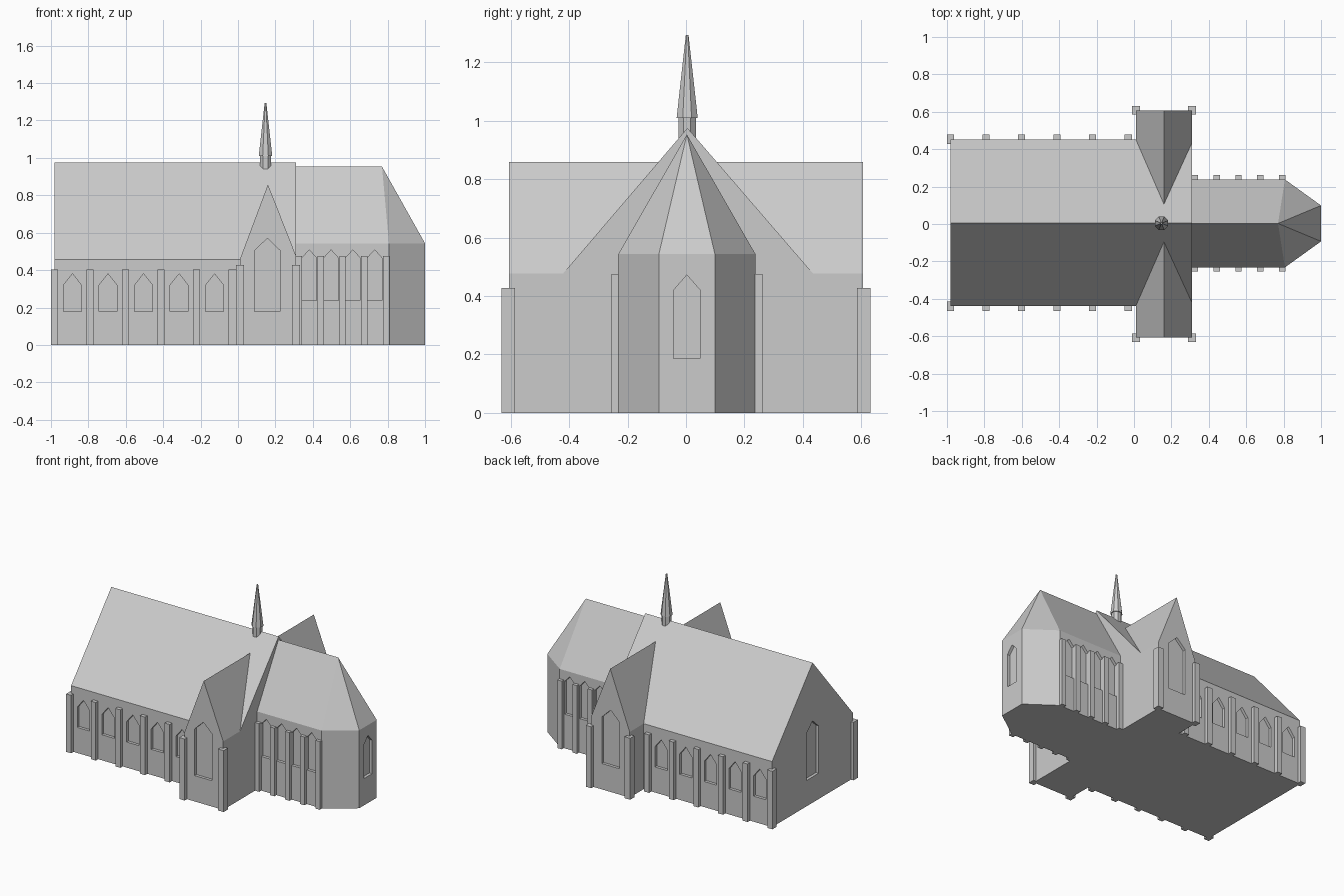
import bpy, bmesh, math
from mathutils import Vector

if "Cube" in bpy.data.objects:
    bpy.data.objects.remove(bpy.data.objects["Cube"])

stone = bpy.data.materials.new("light_grey_stone")
stone.diffuse_color = (0.6, 0.6, 0.6, 1)
stone.use_nodes = True
stone.node_tree.nodes["Principled BSDF"].inputs["Base Color"].default_value = stone.diffuse_color


def finish(name, bm):
    bmesh.ops.recalc_face_normals(bm, faces=bm.faces)
    mesh = bpy.data.meshes.new(name)
    bm.to_mesh(mesh)
    bm.free()
    mesh.materials.append(stone)
    ob = bpy.data.objects.new(name, mesh)
    bpy.context.collection.objects.link(ob)
    return ob


def prism(bm, points, move):
    """Closed solid: polygon points swept along move."""
    a = [bm.verts.new(p) for p in points]
    b = [bm.verts.new(Vector(p) + Vector(move)) for p in points]
    bm.faces.new(a)
    bm.faces.new(b[::-1])
    n = len(a)
    for i in range(n):
        bm.faces.new((a[i], a[(i + 1) % n], b[(i + 1) % n], b[i]))


def box(bm, x0, x1, y0, y1, z1):
    prism(bm, [(x0, y0, 0), (x1, y0, 0), (x1, y1, 0), (x0, y1, 0)], (0, 0, z1))


def window(bm, x, y, normal, w, z0, zs, za, depth=0.02):
    """Pointed window cutter centred on a wall point, facing normal."""
    n = Vector(normal)
    side = Vector((-n.y, n.x, 0))
    base = Vector((x, y, 0)) - n * depth
    outline = [(-w / 2, z0), (w / 2, z0), (w / 2, zs), (0, za), (-w / 2, zs)]
    prism(bm, [base + side * s + Vector((0, 0, z)) for s, z in outline], n * (depth + 0.03))


def cut(ob, cutter_bm):
    """Sink the windows into a body and drop the cutter."""
    cutter = finish("window_cutter", cutter_bm)
    cutter.hide_render = True
    mod = ob.modifiers.new("windows", "BOOLEAN")
    mod.operation = "DIFFERENCE"
    mod.solver = "EXACT"
    mod.object = cutter
    dg = bpy.context.evaluated_depsgraph_get()
    mesh = bpy.data.meshes.new_from_object(ob.evaluated_get(dg))
    ob.modifiers.clear()
    ob.data = mesh
    bpy.data.objects.remove(cutter)


# Nave: gabled body with side windows and a west window
NY, NH = 0.007, 0.445
bm = bmesh.new()
prism(bm, [(-0.98, NY - NH, 0), (-0.98, NY + NH, 0), (-0.98, NY + NH, 0.457),
           (-0.98, 0.005, 0.975), (-0.98, NY - NH, 0.457)], (1.29, 0, 0))
nave = finish("nave", bm)
bm = bmesh.new()
for i in range(5):
    for s in (-1, 1):
        window(bm, -0.885 + 0.19 * i, NY + s * NH, (0, s, 0), 0.095, 0.178, 0.32, 0.38)
window(bm, -0.98, 0.005, (-1, 0, 0), 0.13, 0.18, 0.51, 0.57)
cut(nave, bm)

# Transept: cross arm with a window in each gable
bm = bmesh.new()
prism(bm, [(0.01, -0.606, 0), (0.31, -0.606, 0), (0.31, -0.606, 0.477),
           (0.16, -0.606, 0.858), (0.01, -0.606, 0.457)], (0, 1.212, 0))
transept = finish("transept", bm)
bm = bmesh.new()
for s in (-1, 1):
    window(bm, 0.157, s * 0.606, (0, s, 0), 0.135, 0.18, 0.505, 0.57)
cut(transept, bm)

# Choir: straight walls, three-sided apse and hipped roof
CY, CH, EAVE = 0.003, 0.235, 0.543
plan = [(0.28, CY - CH), (0.807, CY - CH), (1.0, CY - 0.096),
        (1.0, CY + 0.096), (0.807, CY + CH), (0.28, CY + CH)]
bm = bmesh.new()
low = [bm.verts.new((x, y, 0)) for x, y in plan]
top = [bm.verts.new((x, y, EAVE)) for x, y in plan]
west = bm.verts.new((0.28, CY, 0.953))
east = bm.verts.new((0.77, CY, 0.953))
bm.faces.new(low)
for i in range(5):
    bm.faces.new((low[i], low[i + 1], top[i + 1], top[i]))
for i in range(1, 4):
    bm.faces.new((top[i], top[i + 1], east))
bm.faces.new((top[0], top[1], east, west))
bm.faces.new((top[4], top[5], west, east))
bm.faces.new((low[5], low[0], top[0], west, top[5]))
choir = finish("choir", bm)
bm = bmesh.new()
for i in range(4):
    for s in (-1, 1):
        window(bm, 0.381 + 0.1165 * i, CY + s * CH, (0, s, 0), 0.078, 0.238, 0.465, 0.508)
window(bm, 1.0, CY, (1, 0, 0), 0.091, 0.187, 0.42, 0.472)
cut(choir, bm)

# Buttresses: rows along the nave and choir, pairs on transept corners
rows = [("nave_buttresses", [-0.981 + 0.19 * i for i in range(6)], NY, 0.422, 0.471, 0.019, 0.404),
        ("transept_buttresses", [0.01, 0.31], 0, 0.585, 0.631, 0.021, 0.428),
        ("choir_buttresses", [0.325 + 0.1168 * i for i in range(5)], CY, 0.22, 0.258, 0.017, 0.475)]
for name, xs, cy, inner, outer, half, height in rows:
    bm = bmesh.new()
    for x in xs:
        for s in (-1, 1):
            y0, y1 = sorted((cy + s * inner, cy + s * outer))
            box(bm, x - half, x + half, y0, y1, height)
    finish(name, bm)

# Ridge spire: eight-sided shaft with a slim overhanging cone
bm = bmesh.new()
rings = []
for r, z in [(0.032, 0.94), (0.032, 1.01), (0.039, 1.01), (0.005, 1.294)]:
    rings.append([bm.verts.new((0.147 + r * math.cos(math.pi / 4 * (k + 0.5)),
                                0.004 + r * math.sin(math.pi / 4 * (k + 0.5)), z))
                  for k in range(8)])
bm.faces.new(rings[0])
bm.faces.new(rings[-1])
for a, b in zip(rings, rings[1:]):
    for k in range(8):
        bm.faces.new((a[k], a[(k + 1) % 8], b[(k + 1) % 8], b[k]))
finish("spire", bm)
